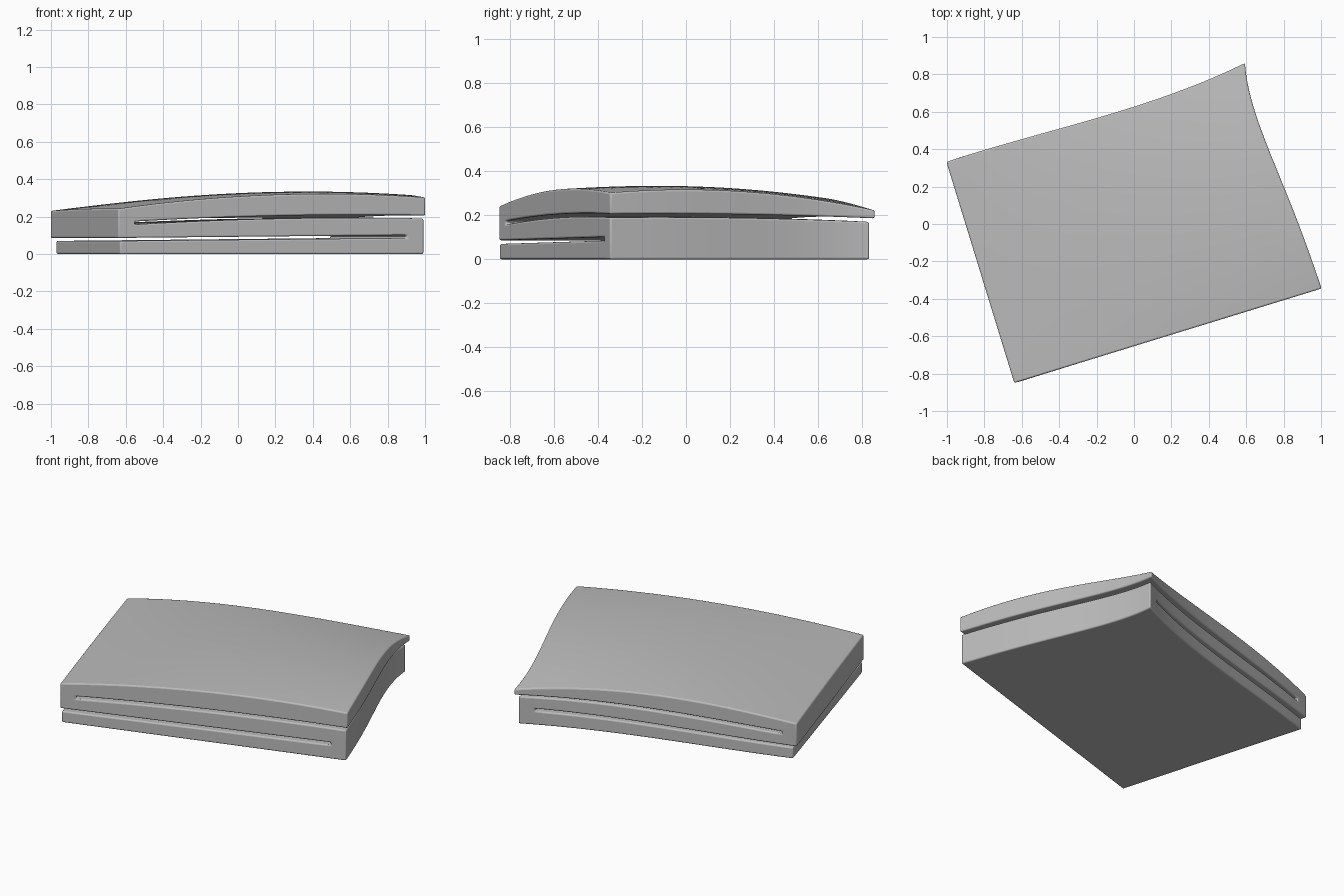
import bpy
import bmesh
import math
from mathutils import Vector

cube = bpy.data.objects.get("Cube")
if cube:
    bpy.data.objects.remove(cube, do_unlink=True)

# Cloth colour
cloth = bpy.data.materials.new("grey_cloth")
cloth.use_nodes = True
colour = (0.5, 0.5, 0.5, 1)
cloth.diffuse_color = colour
bsdf = cloth.node_tree.nodes["Principled BSDF"]
bsdf.inputs["Base Color"].default_value = colour
bsdf.inputs["Roughness"].default_value = 0.8


def quad(a, b, c, t):
    """Smooth curve through a, b, c at t = 0, 0.5, 1."""
    return a * (1 - t) * (1 - 2 * t) + b * 4 * t * (1 - t) + c * t * (2 * t - 1)


def surface(rows, u, v):
    return quad(*(quad(*row, u) for row in rows), v)


# Heights over the cloth: rows run front to back, entries run left to right
TOP = [(.242, .316, .302), (.24, .324, .308), (.23, .284, .222)]
UPPER_FOLD = [(.152, .188, .19), (.152, .188, .188), (.148, .176, .17)]
LOWER_FOLD = [(.07, .078, .086)] * 3
GAP = 0.016


def height(u, v, level):
    if level == 0:
        return 0
    if level == 5:
        return surface(TOP, u, v)
    base = surface(LOWER_FOLD if level < 3 else UPPER_FOLD, u, v)
    return base + (GAP if level in (2, 4) else 0)


def place(u, v, level):
    """Skewed outline, with the lower layers set in at the open ends."""
    near_left = Vector((-.63, -.848)) if level < 2 else Vector((-.64, -.85))
    far_left = Vector((-.972, .325)) if level < 2 else Vector((-1.003, .332))
    near_right = Vector((.993, -.345)) if level < 4 else Vector((1.003, -.345))
    far_right = Vector((.58, .835)) if level < 4 else Vector((.593, .86))
    p = near_left.lerp(near_right, u).lerp(far_left.lerp(far_right, u), v)
    p.y -= .25 * u * u * (1 - u) * v
    p.x -= .33 * v ** 3 * (1 - v) * u
    return (p.x, p.y, height(u, v, level))


# Stations along the length and depth; the outer columns are the closed folds
FOLD = 0.055
us = [0] + [FOLD + (1 - 2 * FOLD) * i / 30 for i in range(31)] + [1]
vs = [j / 24 for j in range(25)]
NU, NV, NL = len(us) - 1, len(vs) - 1, 5


def solid(i, j, k):
    if not (0 <= i < NU and 0 <= j < NV and 0 <= k < NL):
        return False
    if k == 1:
        return i == NU - 1      # lower gap, closed on the right
    if k == 3:
        return i == 0           # upper gap, closed on the left
    return True


# Folded cloth: skin every boundary between solid and empty cells
bm = bmesh.new()
verts = {}


def vert(c):
    if c not in verts:
        i, j, k = c
        verts[c] = bm.verts.new(place(us[i], vs[j], k))
    return verts[c]


for i in range(NU):
    for j in range(NV):
        for k in range(NL):
            if not solid(i, j, k):
                continue
            cell = (i, j, k)
            for axis in range(3):
                for side in (0, 1):
                    other = list(cell)
                    other[axis] += 2 * side - 1
                    if solid(*other):
                        continue
                    ring = []
                    for a, b in ((0, 0), (1, 0), (1, 1), (0, 1)):
                        c = list(cell)
                        c[axis] += side
                        c[(axis + 1) % 3] += a
                        c[(axis + 2) % 3] += b
                        ring.append(vert(tuple(c)))
                    bm.faces.new(ring if side else ring[::-1])

mesh = bpy.data.meshes.new("folded_cloth")
bm.to_mesh(mesh)
bm.free()
mesh.materials.append(cloth)
towel = bpy.data.objects.new("folded_cloth", mesh)
bpy.context.collection.objects.link(towel)

# Soft hems
bevel = towel.modifiers.new("soft_hems", "BEVEL")
bevel.width = 0.012
bevel.segments = 3
bevel.limit_method = "ANGLE"
bevel.angle_limit = math.radians(40)

bpy.context.view_layer.objects.active = towel
towel.select_set(True)
bpy.ops.object.shade_smooth_by_angle(angle=math.radians(40))
